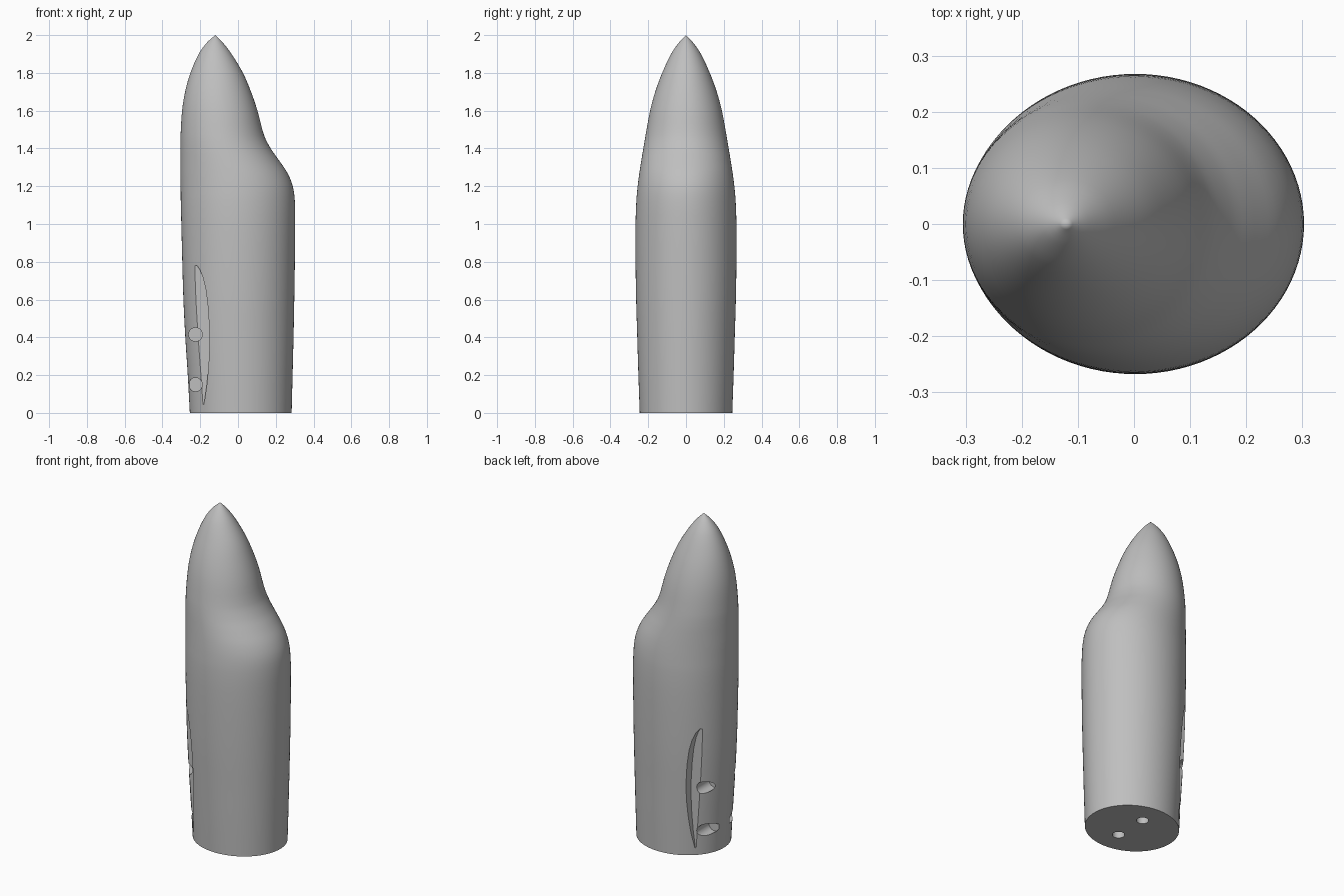
import bpy, bmesh, math
from mathutils import Vector

if "Cube" in bpy.data.objects:
    bpy.data.objects.remove(bpy.data.objects["Cube"])

grey = bpy.data.materials.new("grey")
grey.diffuse_color = (0.52, 0.52, 0.52, 1)
grey.use_nodes = True
grey.node_tree.nodes["Principled BSDF"].inputs["Base Color"].default_value = grey.diffuse_color
SEGMENTS = 96

# Body stations: height, left x, right x, half depth
STATIONS = [
    (0.0, -.255, .284, .245), (0.2, -.266, .289, .252), (0.4, -.279, .294, .258),
    (0.6, -.289, .298, .264), (0.8, -.295, .301, .267), (1.0, -.300, .303, .267),
    (1.12, -.303, .301, .263), (1.2, -.304, .290, .256), (1.27, -.305, .262, .247),
    (1.34, -.305, .215, .236), (1.4, -.305, .173, .226), (1.47, -.304, .138, .214),
    (1.6, -.296, .103, .190), (1.7, -.280, .069, .163), (1.8, -.252, .026, .126),
    (1.9, -.208, -.034, .079), (1.96, -.165, -.080, .038), (2.0, -.120, -.120, 0.0),
]


def make_object(name, bm):
    bmesh.ops.recalc_face_normals(bm, faces=bm.faces[:])
    mesh = bpy.data.meshes.new(name)
    bm.to_mesh(mesh)
    bm.free()
    mesh.materials.append(grey)
    ob = bpy.data.objects.new(name, mesh)
    bpy.context.collection.objects.link(ob)
    return ob


def smooth_rows(rows, steps):
    """Cubic interpolation between uneven stations."""
    def slope(i):
        a, b = rows[max(i - 1, 0)], rows[min(i + 1, len(rows) - 1)]
        return [(q - p) / (b[0] - a[0]) for p, q in zip(a, b)]
    out = []
    for i in range(len(rows) - 1):
        a, b, ma, mb = rows[i], rows[i + 1], slope(i), slope(i + 1)
        h = b[0] - a[0]
        for s in range(steps):
            t = s / steps
            h00, h10 = 2*t**3 - 3*t*t + 1, t**3 - 2*t*t + t
            h01, h11 = 3*t*t - 2*t**3, t**3 - t*t
            out.append([h00*p + h10*h*m + h01*q + h11*h*n
                        for p, q, m, n in zip(a, b, ma, mb)])
    return out


def build_body():
    bm = bmesh.new()
    rings = []
    for z, left, right, depth in smooth_rows(STATIONS, 4):
        cx, rx = (left + right) / 2, (right - left) / 2
        rings.append([bm.verts.new((cx + rx * math.cos(a), depth * math.sin(a), z))
                      for a in (2 * math.pi * k / SEGMENTS for k in range(SEGMENTS))])
    for lo, hi in zip(rings, rings[1:]):
        for k in range(SEGMENTS):
            n = (k + 1) % SEGMENTS
            bm.faces.new((lo[k], lo[n], hi[n], hi[k]))
    tip = bm.verts.new((-.12, 0, 2))
    for k in range(SEGMENTS):
        bm.faces.new((rings[-1][k], rings[-1][(k + 1) % SEGMENTS], tip))
    bm.faces.new(rings[0][::-1])
    return make_object("body", bm)


def prism(name, points, offset):
    bm = bmesh.new()
    base = bm.faces.new([bm.verts.new(p) for p in points])
    ext = bmesh.ops.extrude_face_region(bm, geom=[base])
    bmesh.ops.translate(bm, vec=Vector(offset),
                        verts=[v for v in ext["geom"] if isinstance(v, bmesh.types.BMVert)])
    return make_object(name, bm)


def circle(cx, cy, r, n=32):
    return [(cx + r * math.cos(2 * math.pi * k / n), cy + r * math.sin(2 * math.pi * k / n))
            for k in range(n)]


def cut(target, cutter):
    cutter.hide_render = True
    mod = target.modifiers.new("cut", "BOOLEAN")
    mod.operation, mod.solver, mod.object = "DIFFERENCE", "EXACT", cutter
    bpy.context.view_layer.objects.active = target
    bpy.ops.object.modifier_apply(modifier=mod.name)
    bpy.data.objects.remove(cutter)


body = build_body()

# Flat-floored side grooves, curved on the inner side
GROOVE = [(-.32, .78), (-.217, .78), (-.202, .758), (-.185, .715), (-.17, .65), (-.159, .56),
          (-.152, .45), (-.151, .35), (-.156, .25), (-.165, .15), (-.18, .045), (-.32, .045)]
for side in (-1, 1):
    cut(body, prism("groove_cutter", [(x, side * .167, z) for x, z in GROOVE], (0, side * .3, 0)))
    # Blind round holes in the sides
    for z in (.15, .415):
        pts = [(x, side * .05, h) for x, h in circle(-.225, z, .036)]
        cut(body, prism("side_hole_cutter", pts, (0, side * .4, 0)))
    # Pin holes in the base
    pts = [(x, y, -.1) for x, y in circle(.025, side * .103, .034)]
    cut(body, prism("base_hole_cutter", pts, (0, 0, .2)))

# Smooth shading with sharp cut edges
bpy.ops.object.select_all(action="DESELECT")
body.select_set(True)
bpy.context.view_layer.objects.active = body
bpy.ops.object.shade_smooth_by_angle(angle=math.radians(30))
